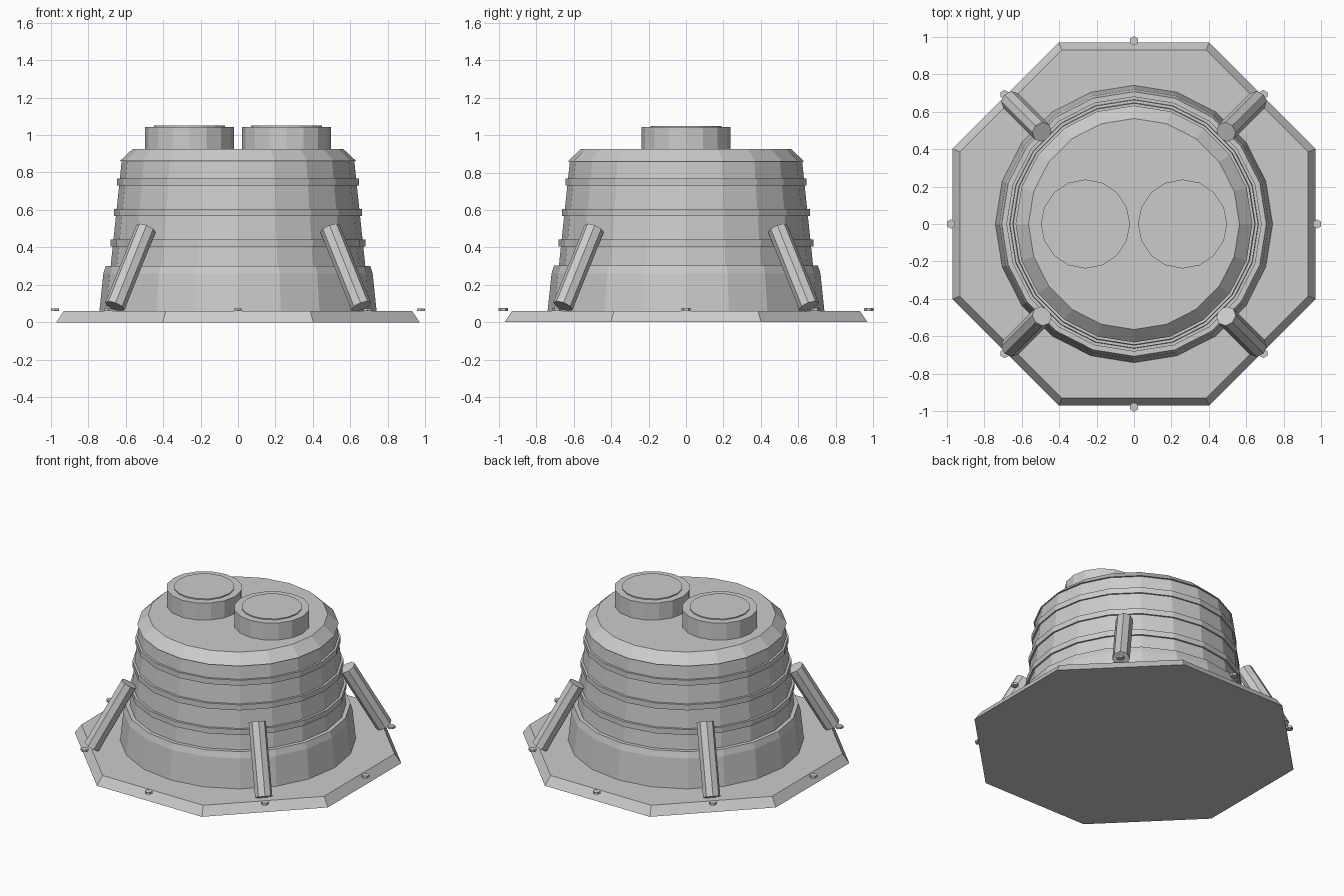
import bpy, bmesh, math
from mathutils import Vector

if "Cube" in bpy.data.objects:
    bpy.data.objects.remove(bpy.data.objects["Cube"])


def lathe(name, profile, sides, loc=(0, 0, 0), phase=0.0):
    """Closed flat-shaded solid turned from (radius, z) points, bottom to top."""
    bm = bmesh.new()
    rings = []
    for r, z in profile:
        ring = []
        for i in range(sides):
            a = phase + 2 * math.pi * i / sides
            ring.append(bm.verts.new((r * math.cos(a), r * math.sin(a), z)))
        rings.append(ring)
    for lo, hi in zip(rings, rings[1:]):
        for i in range(sides):
            j = (i + 1) % sides
            bm.faces.new((lo[i], lo[j], hi[j], hi[i]))
    bm.faces.new(rings[0][::-1])
    bm.faces.new(rings[-1])
    mesh = bpy.data.meshes.new(name)
    bm.to_mesh(mesh)
    bm.free()
    obj = bpy.data.objects.new(name, mesh)
    obj.location = loc
    bpy.context.collection.objects.link(obj)
    return obj


# Octagonal base plate with sloping rim
k = 1 / math.cos(math.pi / 8)
lathe("base_plate", [(0.97 * k, 0), (0.93 * k, 0.06)], 8, phase=math.pi / 8)

# Tapered body, lower skirt and chamfered top cap
SIDES = 20
lathe("body", [(0.705, 0.06), (0.62, 0.87)], SIDES)
lathe("lower_skirt", [(0.74, 0.06), (0.719, 0.26), (0.706, 0.302)], SIDES)
lathe("top_cap", [(0.632, 0.86), (0.563, 0.925)], SIDES)

# Raised bands around the body
for n, (z, r) in enumerate([(0.405, 0.681), (0.568, 0.663), (0.73, 0.645)]):
    lathe(f"band_{n + 1}", [(r, z), (r, z + 0.038)], SIDES)

# Two round hatches with raised lids
for side, x in (("left", -0.259), ("right", 0.259)):
    lathe(f"hatch_{side}", [(0.238, 0.92), (0.238, 1.043)], 16, (x, 0, 0))
    lathe(f"hatch_lid_{side}", [(0.19, 1.04), (0.19, 1.05)], 16, (x, 0, 0))

# Leaning struts on the diagonals
for n in range(4):
    a = math.radians(45 + 90 * n)
    foot = Vector((0.93 * math.cos(a), 0.93 * math.sin(a), 0.086))
    head = Vector((0.695 * math.cos(a), 0.695 * math.sin(a), 0.50))
    axis = head - foot
    strut = lathe(f"strut_{n + 1}", [(0.055, 0), (0.055, axis.length)], 8, foot)
    strut.rotation_mode = 'QUATERNION'
    strut.rotation_quaternion = axis.to_track_quat('Z', 'Y')

# Hexagonal bolts around the plate rim
for n in range(8):
    a = math.radians(45 * n)
    lathe(f"bolt_{n + 1}", [(0.025, 0.06), (0.025, 0.075)], 6,
          (0.977 * math.cos(a), 0.977 * math.sin(a), 0), math.pi / 6)
